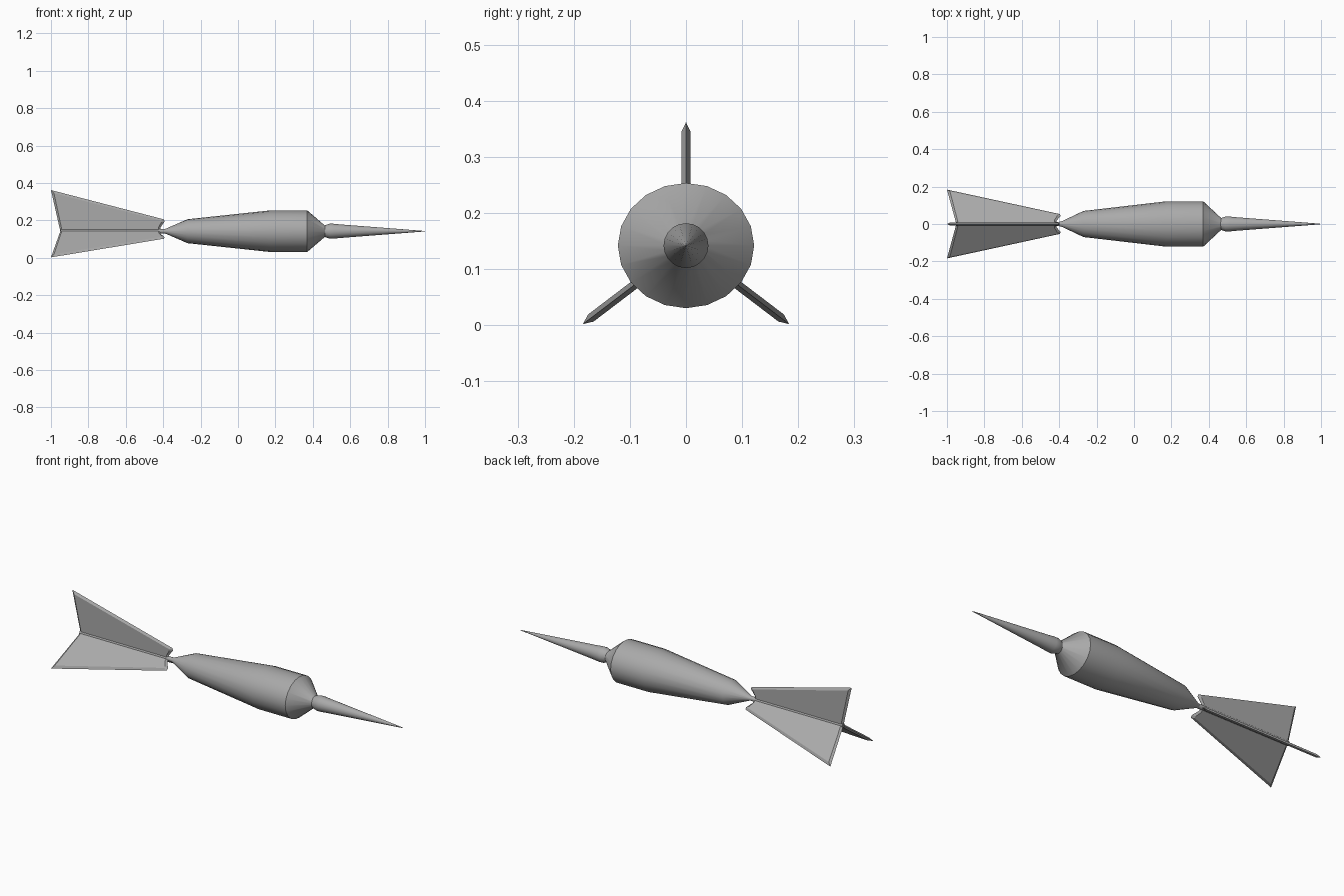
import bpy, bmesh, math
from mathutils import Vector

cube = bpy.data.objects.get("Cube")
if cube:
    bpy.data.objects.remove(cube)

AXIS_Z = 0.142
SIDES = 20

grey = bpy.data.materials.new("mid grey")
grey.use_nodes = True
GREY = (0.4, 0.4, 0.4, 1)
grey.diffuse_color = GREY
grey.node_tree.nodes["Principled BSDF"].inputs["Base Color"].default_value = GREY


def finish(name, bm, smooth=True):
    bmesh.ops.recalc_face_normals(bm, faces=bm.faces)
    mesh = bpy.data.meshes.new(name)
    bm.to_mesh(mesh)
    bm.free()
    mesh.materials.append(grey)
    obj = bpy.data.objects.new(name, mesh)
    bpy.context.collection.objects.link(obj)
    if smooth:
        bpy.ops.object.select_all(action='DESELECT')
        obj.select_set(True)
        bpy.context.view_layer.objects.active = obj
        bpy.ops.object.shade_smooth_by_angle(angle=math.radians(30))
    return obj


def turned(name, profile, wide=1.0):
    """Lathe (x, radius) stations around the long axis, stretched in y by wide."""
    bm = bmesh.new()
    rings = []
    for x, r in profile:
        angles = [math.tau * i / SIDES for i in range(SIDES)]
        rings.append([bm.verts.new((x, wide * r * math.cos(a), AXIS_Z + r * math.sin(a)))
                      for a in angles])
    for a, b in zip(rings, rings[1:]):
        for i in range(SIDES):
            j = (i + 1) % SIDES
            bm.faces.new((a[i], a[j], b[j], b[i]))
    bm.faces.new(rings[0])
    bm.faces.new(rings[-1])
    return finish(name, bm)


def fin(name, direction, scale):
    """Thin plate with knife edges, reaching out from the shaft."""
    out = Vector((0, *direction)).normalized()
    side = out.cross(Vector((1, 0, 0)))
    # outline and raised flat as (x, distance from the axis)
    edge = [(-0.95, 0), (-1, 0.22), (-0.395, 0.063), (-0.393, 0.05), (-0.415, 0.02), (-0.415, 0)]
    flat = [(-0.94, 0), (-0.984, 0.203), (-0.41, 0.056), (-0.41, 0.048), (-0.425, 0.02), (-0.425, 0)]
    bm = bmesh.new()

    def ring(points, offset):
        return [bm.verts.new(Vector((x, 0, AXIS_Z)) + out * d * scale + side * offset)
                for x, d in points]

    rim = ring(edge, 0)
    for half in (-0.008, 0.008):
        face = ring(flat, half)
        bm.faces.new(face)
        for i in range(len(rim)):
            j = (i + 1) % len(rim)
            bm.faces.new((rim[i], rim[j], face[j], face[i]))
    return finish(name, bm, smooth=False)


# barrel, slightly wider than tall
turned("barrel", [(-0.41, 0.008), (-0.385, 0.014), (-0.27, 0.064), (0.175, 0.1115),
                  (0.37, 0.1115), (0.465, 0.03), (0.475, 0.028)], wide=1.09)

# pointed tip with a rounded collar
turned("tip", [(0.46, 0.03), (0.475, 0.035), (0.49, 0.04), (0.51, 0.04), (0.55, 0.036),
               (0.99, 0.002), (1.0, 0.0005)])

# tail shaft and three fins
turned("tail_shaft", [(-0.95, 0.012), (-0.39, 0.012)])
fin("top_fin", (0, 1), 1.0)
fin("back_lower_fin", (0.184, -0.14), 1.05)
fin("front_lower_fin", (-0.184, -0.14), 1.05)
